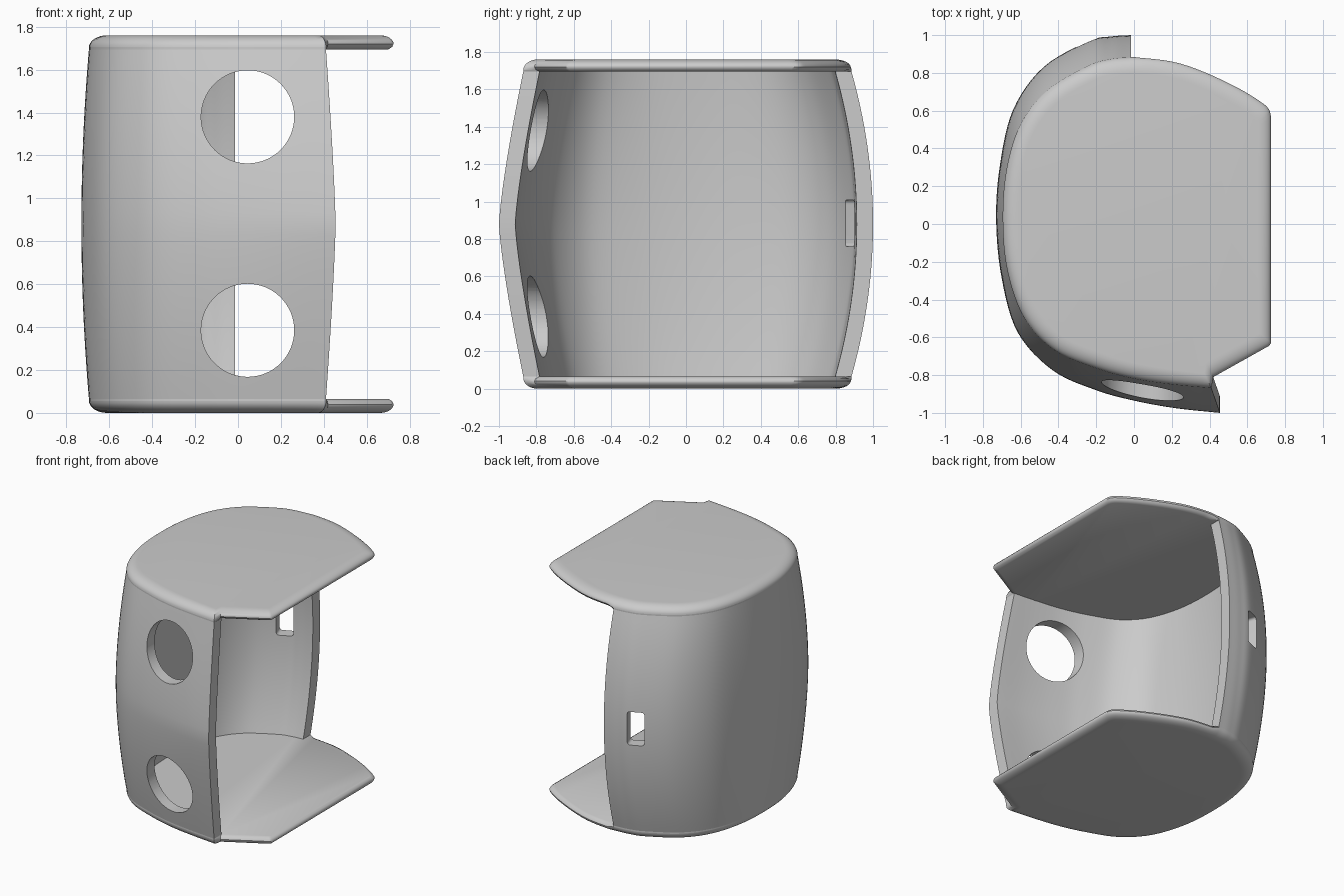
import bpy, bmesh
from math import sin, cos, pi, radians
from mathutils import Vector, Matrix

if "Cube" in bpy.data.objects:
    bpy.data.objects.remove(bpy.data.objects["Cube"], do_unlink=True)

HEIGHT, PLATE, WALL = 1.76, 0.065, 0.087

grey = bpy.data.materials.new("light grey")
grey.use_nodes = True
grey.diffuse_color = (0.6, 0.6, 0.6, 1)
grey.node_tree.nodes["Principled BSDF"].inputs["Base Color"].default_value = (0.6, 0.6, 0.6, 1)

# Plan outlines of the wall, from the front edge round to the back edge
RIM = [(.41, -.87), (.2, -.85), (0, -.82), (-.2, -.765), (-.42, -.67), (-.58, -.5), (-.67, -.25),
       (-.695, .02), (-.675, .29), (-.60, .53), (-.46, .71), (-.24, .84), (-.12, .875), (-.015, .885)]
BELLY = [(.455, -1), (.22, -.975), (0, -.935), (-.2, -.88), (-.43, -.775), (-.615, -.575), (-.7, -.29),
         (-.73, .02), (-.71, .31), (-.64, .605), (-.48, .83), (-.24, .968), (-.12, .993), (-.015, 1)]
# Free edge of the end plates, from the back edge round to the front edge
FREE_BACK = [(-.015, .885), (.2, .86), (.37, .805), (.56, .715), (.68, .64), (.715, .605), (.725, .57)]
FREE_FRONT = [(.725, -.63), (.715, -.645), (.42, -.81)]


def spline(points, steps=6):
    """Smooth curve through the points."""
    p = [Vector(q) for q in points]
    p = [2 * p[0] - p[1]] + p + [2 * p[-1] - p[-2]]
    out = []
    for a, b, c, d in zip(p, p[1:], p[2:], p[3:]):
        for i in range(steps):
            t = i / steps
            out.append(b + (c - a) * t / 2 + (2 * a - 5 * b + 4 * c - d) * t * t / 2
                       + (3 * b - a - 3 * c + d) * t ** 3 / 2)
    return out + [p[-2]]


def offset_inward(curve, distance):
    """Parallel curve on the inner side, its two ends square to the x axis."""
    out = [curve[0] + Vector((0, distance))]
    for a, p, b in zip(curve, curve[1:], curve[2:]):
        d = (b - a).normalized()
        out.append(p + Vector((d.y, -d.x)) * distance)
    return out + [curve[-1] - Vector((0, distance))]


def finish(name, bm):
    bmesh.ops.recalc_face_normals(bm, faces=bm.faces)
    mesh = bpy.data.meshes.new(name)
    bm.to_mesh(mesh)
    bm.free()
    mesh.materials.append(grey)
    obj = bpy.data.objects.new(name, mesh)
    bpy.context.collection.objects.link(obj)
    return obj


def loft(name, sections):
    """Capped solid through closed rings of 3D points."""
    bm = bmesh.new()
    rings = [[bm.verts.new(p) for p in s] for s in sections]
    n = len(rings[0])
    for low, high in zip(rings, rings[1:]):
        for i in range(n):
            j = (i + 1) % n
            bm.faces.new((low[i], low[j], high[j], high[i]))
    bm.faces.new(rings[0])
    bm.faces.new(rings[-1])
    return finish(name, bm)


def activate(obj):
    bpy.ops.object.select_all(action="DESELECT")
    obj.select_set(True)
    bpy.context.view_layer.objects.active = obj


def cut(target, cutter):
    cutter.hide_render = True
    mod = target.modifiers.new("cut", "BOOLEAN")
    mod.object, mod.operation, mod.solver = cutter, "DIFFERENCE", "EXACT"
    activate(target)
    bpy.ops.object.modifier_apply(modifier=mod.name)
    bpy.data.objects.remove(cutter, do_unlink=True)


# Bulging wall: creased along the front, rounded elsewhere
rim, belly = spline(RIM), spline(BELLY)
sections = []
LEVELS = 32
for k in range(LEVELS + 1):
    s = 2 * k / LEVELS - 1
    z = HEIGHT / 2 + s * (HEIGHT / 2 - PLATE)
    outer = []
    for i, (a, b) in enumerate(zip(rim, belly)):
        power = 1.3 + 0.7 * min(1, 2 * i / len(rim))
        outer.append(b.lerp(a, abs(s) ** power))
    inner = offset_inward(outer, WALL)
    sections.append([(p.x, p.y, z) for p in outer + inner[::-1]])
wall = loft("curved_wall", sections)

# Round holes through the front
for z in (0.385, 1.38):
    bm = bmesh.new()
    bmesh.ops.create_cone(bm, cap_ends=True, segments=64, radius1=0.217, radius2=0.217, depth=0.7,
                          matrix=Matrix.Translation((0.045, -0.9, z)) @ Matrix.Rotation(pi / 2, 4, "X"))
    cut(wall, finish("hole_cutter", bm))

# Small rounded slot near the back edge
bm = bmesh.new()
bmesh.ops.create_cube(bm, size=1, matrix=Matrix.Diagonal((0.12, 0.4, 0.25, 1)))
along = [e for e in bm.edges if abs(e.verts[0].co.y - e.verts[1].co.y) > 0.1]
bmesh.ops.bevel(bm, geom=along, offset=0.02, segments=4, profile=0.5, affect="EDGES")
bm.transform(Matrix.Translation((-0.235, 0.91, 0.885)) @ Matrix.Rotation(0.33, 4, "Z"))
cut(wall, finish("slot_cutter", bm))

# End plates: a broad round above the wall, a tighter one along the free edge
free = spline(FREE_BACK, 4)[1:] + [Vector(p) for p in FREE_FRONT]


def ring(points, inset, depth):
    """Outline drawn towards the centre, at a depth below the outer face."""
    return [(*(p - p.normalized() * inset), depth) for p in points]


rings = []
for k in range(9):
    a = k / 8 * pi / 2
    inset, drop = 0.085 * (1 - sin(a)), 1 - cos(a)
    rings.append(ring(rim, inset, 0.057 * drop) + ring(free, inset, 0.04 * drop))
for inset, depth in ((0.008, 0.054), (0.03, PLATE)):
    rings.append(ring(rim, 0, 0.008 + depth * 57 / 65) + ring(free, inset, depth))

plates = []
for name, base, sign in (("bottom_plate", 0, 1), ("top_plate", HEIGHT, -1)):
    plates.append(loft(name, [[(x, y, base + sign * d) for x, y, d in r] for r in rings]))

for obj in [wall] + plates:
    activate(obj)
    bpy.ops.object.shade_smooth_by_angle(angle=radians(35))
